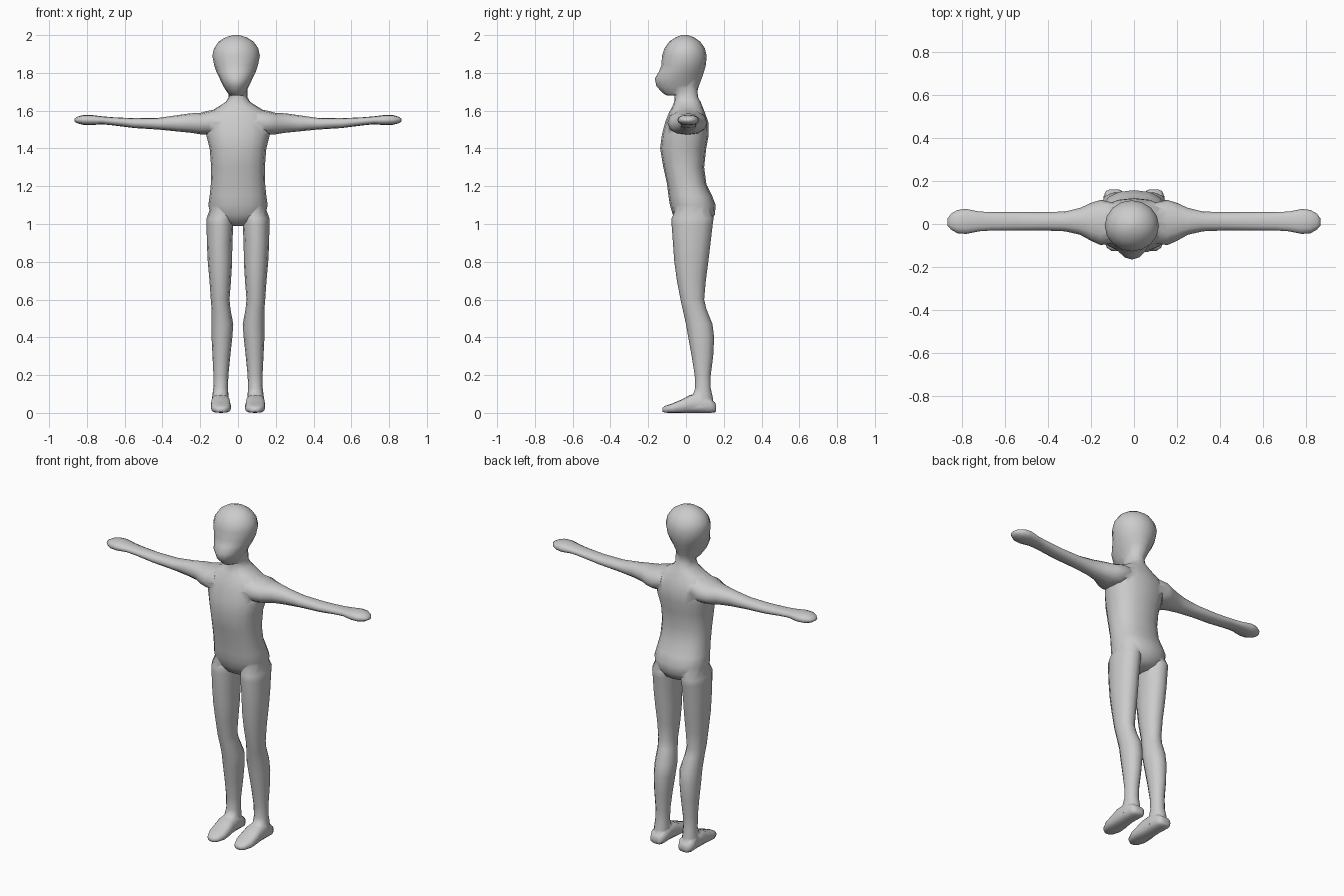
import bpy, bmesh, math


def spow(v, p):
    return math.copysign(abs(v) ** p, v)


def loft(name, rings, axis, sides=12, p=0.9, mirror=False):
    """Skin rings (t, u0, u1, v0, v1) placed along an axis; ends are capped."""
    bm = bmesh.new()
    loops = []
    for t, u0, u1, v0, v1 in rings:
        loop = []
        for i in range(sides):
            a = 2 * math.pi * i / sides
            u = (u0 + u1) / 2 + (u1 - u0) / 2 * spow(math.cos(a), p)
            v = (v0 + v1) / 2 + (v1 - v0) / 2 * spow(math.sin(a), p)
            co = {'x': (t, u, v), 'y': (u, t, v), 'z': (u, v, t)}[axis]
            loop.append(bm.verts.new(co))
        loops.append(loop)
    for a, b in zip(loops, loops[1:]):
        for i in range(sides):
            j = (i + 1) % sides
            bm.faces.new((a[i], a[j], b[j], b[i]))
    bm.faces.new(loops[0])
    bm.faces.new(loops[-1])
    if mirror:
        dup = bmesh.ops.duplicate(bm, geom=bm.verts[:] + bm.edges[:] + bm.faces[:])
        for e in dup['geom']:
            if isinstance(e, bmesh.types.BMVert):
                e.co.x *= -1
    bmesh.ops.recalc_face_normals(bm, faces=bm.faces[:])
    mesh = bpy.data.meshes.new(name)
    bm.to_mesh(mesh)
    bm.free()
    ob = bpy.data.objects.new(name, mesh)
    bpy.context.collection.objects.link(ob)
    return ob


def sym(z, w, y0, y1, cx=0):
    return (z, cx - w, cx + w, y0, y1)


# torso and neck
body = loft("body", [
    sym(0.99, .05, .00, .09), sym(1.01, .09, -.045, .13), sym(1.05, .145, -.07, .153),
    sym(1.10, .157, -.085, .157), sym(1.15, .15, -.093, .138), sym(1.21, .144, -.10, .108),
    sym(1.30, .142, -.12, .096), sym(1.40, .15, -.137, .107), sym(1.47, .168, -.128, .12),
    sym(1.54, .172, -.11, .118), sym(1.59, .155, -.09, .10), sym(1.62, .105, -.073, .088),
    sym(1.645, .066, -.063, .078), sym(1.67, .05, -.061, .065),
    sym(1.74, .05, -.06, .055)], 'z', 16, .85)

# head
head = loft("head", [
    sym(1.68, .033, -.10, .04, -.006), sym(1.692, .046, -.122, .057, -.008),
    sym(1.73, .068, -.157, .068, -.01), sym(1.77, .087, -.165, .083, -.01),
    sym(1.805, .104, -.144, .095, -.01), sym(1.84, .116, -.13, .105, -.01),
    sym(1.89, .126, -.127, .11, -.01), sym(1.93, .117, -.114, .10, -.01),
    sym(1.965, .093, -.089, .076, -.01), sym(1.988, .057, -.055, .043, -.01),
    sym(2.0, .016, -.022, .01, -.01)], 'z', 16, 1)

# arms
arms = loft("arms", [
    (.10, -.09, .10, 1.48, 1.61), (.155, -.098, .112, 1.472, 1.60), (.20, -.078, .098, 1.475, 1.588),
    (.25, -.05, .075, 1.483, 1.586), (.32, -.034, .058, 1.49, 1.576),
    (.42, -.03, .055, 1.50, 1.562), (.55, -.03, .055, 1.508, 1.56),
    (.66, -.03, .055, 1.522, 1.565), (.72, -.034, .058, 1.528, 1.57),
    (.78, -.046, .07, 1.523, 1.578), (.82, -.043, .065, 1.525, 1.577),
    (.85, -.026, .048, 1.533, 1.568), (.866, -.008, .026, 1.543, 1.558)], 'x', 12, .9, True)

# legs
legs = loft("legs", [
    (1.09, .035, .145, -.05, .12), (1.03, .025, .166, -.076, .146), (.995, .025, .166, -.076, .141),
    (.90, .03, .165, -.069, .13), (.80, .031, .16, -.062, .118),
    (.70, .037, .151, -.048, .105), (.60, .045, .144, -.029, .096),
    (.55, .04, .14, -.018, .108), (.47, .025, .14, .00, .14), (.40, .03, .14, .012, .149),
    (.30, .041, .135, .03, .144), (.20, .051, .13, .046, .131),
    (.13, .053, .131, .049, .131), (.08, .05, .137, .03, .142), (.03, .046, .14, .01, .148)], 'z', 12, .95, True)

# feet
feet = loft("feet", [
    (-.125, .075, .105, .006, .026), (-.11, .053, .126, .001, .037), (-.07, .037, .143, 0, .051),
    (-.02, .037, .144, 0, .072), (.02, .041, .143, 0, .095), (.07, .045, .141, 0, .10),
    (.13, .045, .141, 0, .075), (.153, .056, .13, .003, .056), (.16, .07, .115, .01, .04)], 'y', 12, .7, True)

# fuse everything into one skin
bpy.context.view_layer.objects.active = body
for part in (head, arms, legs, feet):
    m = body.modifiers.new("join", 'BOOLEAN')
    m.operation = 'UNION'
    m.solver = 'EXACT'
    m.object = part
    bpy.ops.object.modifier_apply(modifier=m.name)
    bpy.data.objects.remove(part)

# soft shading
bpy.ops.object.select_all(action='DESELECT')
body.select_set(True)
bpy.ops.object.shade_smooth_by_angle(angle=math.radians(65))
